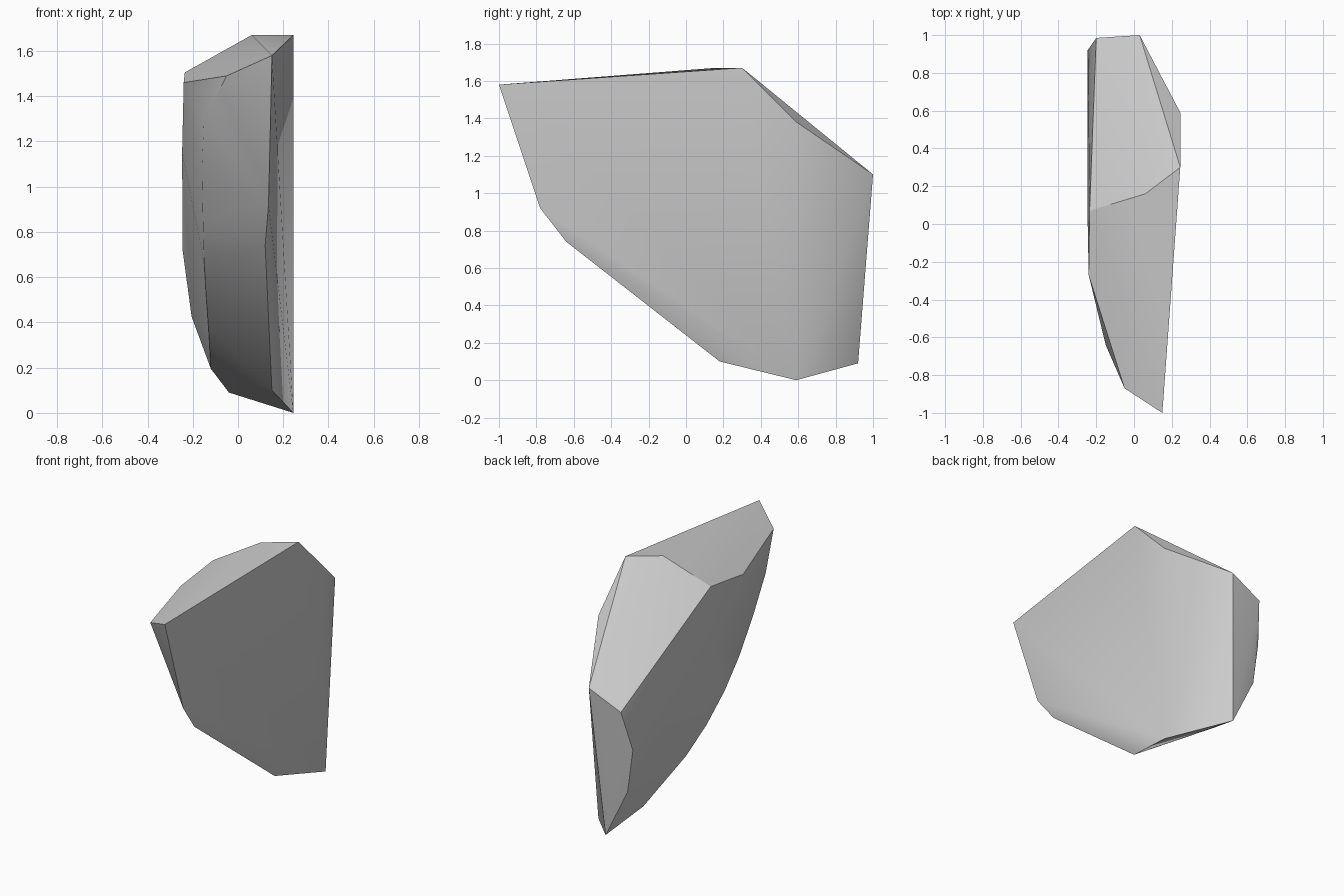
import bpy
import bmesh
import math

# Remove the default cube only
default_cube = bpy.data.objects.get("Cube")
if default_cube:
    bpy.data.objects.remove(default_cube, do_unlink=True)


def make_material(name, colour):
    material = bpy.data.materials.new(name)
    material.use_nodes = True
    material.diffuse_color = colour
    shader = next(n for n in material.node_tree.nodes if n.type == "BSDF_PRINCIPLED")
    shader.inputs["Base Color"].default_value = colour
    shader.inputs["Roughness"].default_value = 0.9
    return material


def make_convex_stone(name, corner_groups, material, smooth_angle):
    """Wrap a set of corners in a tight convex skin, like a chipped stone."""
    mesh = bpy.data.meshes.new(name)
    bm = bmesh.new()
    for corners in corner_groups.values():
        for corner in corners:
            bm.verts.new(corner)
    hull = bmesh.ops.convex_hull(bm, input=bm.verts[:], use_existing_faces=False)
    leftovers = {g for g in hull["geom_interior"] + hull["geom_unused"]
                 if isinstance(g, bmesh.types.BMVert) and not g.link_faces}
    bmesh.ops.delete(bm, geom=list(leftovers), context="VERTS")
    bmesh.ops.recalc_face_normals(bm, faces=bm.faces[:])
    bm.to_mesh(mesh)
    bm.free()
    mesh.materials.append(material)
    stone = bpy.data.objects.new(name, mesh)
    bpy.context.collection.objects.link(stone)
    bpy.ops.object.select_all(action="DESELECT")
    stone.select_set(True)
    bpy.context.view_layer.objects.active = stone
    bpy.ops.object.shade_smooth_by_angle(angle=math.radians(smooth_angle))
    return stone


# Corners of the stone, grouped by the cut that they outline
corner_groups = {
    # sloping top cut
    "top": [(.15, -1, 1.58), (.245, .3, 1.67), (.06, .16, 1.67),
            (-.235, .07, 1.505), (-.24, -.27, 1.46), (-.05, -.87, 1.49)],
    # broad flat side, down to the foot
    "broad_side": [(.245, .59, 1.38), (.245, .59, 0), (.15, .18, .1),
                   (.12, -.64, .74), (.135, -.78, .92)],
    # blunt back end
    "back": [(.03, 1, 1.1), (-.2, .985, .99), (-.245, .92, .72),
             (-.205, .92, .425), (-.04, .92, .09)],
    # gently curved ridge from the top to the foot
    "ridge": [(-.15, -.64, 1.3), (-.16, -.49, 1.07), (-.155, -.35, .85),
              (-.15, -.2, .67), (-.14, -.02, .505), (-.13, .185, .37),
              (-.12, .63, .195)],
    # slight swell of the far side
    "swell": [(-.247, .1, 1.15)],
}

stone_grey = make_material("stone grey", (0.6, 0.6, 0.6, 1))
make_convex_stone("rock_shard", corner_groups, stone_grey, smooth_angle=32)
